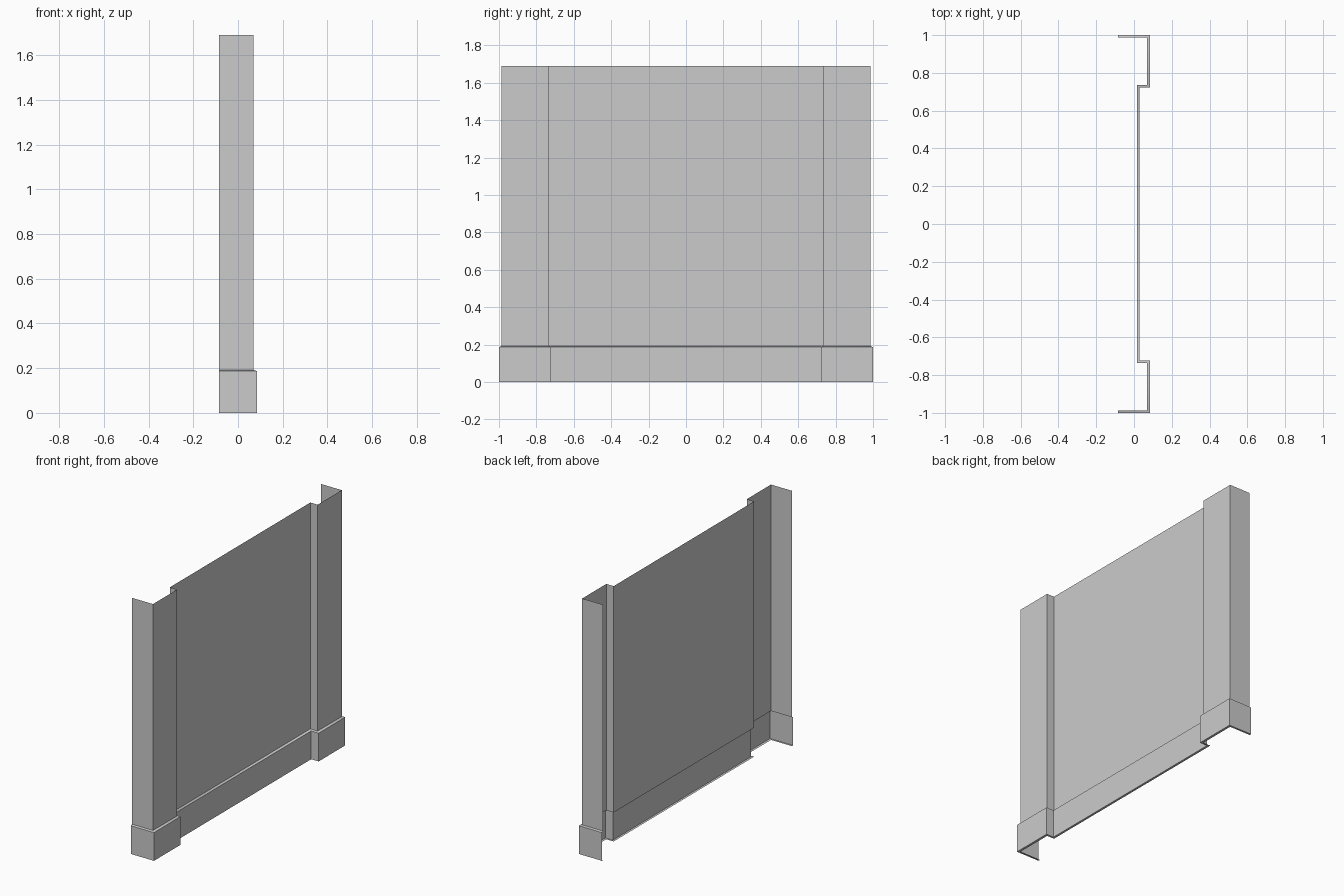
import bpy

if "Cube" in bpy.data.objects:
    bpy.data.objects.remove(bpy.data.objects["Cube"])

BACK = -0.085


def plan(front, side, panel, inner):
    """Plan outline of the wall, half of it given, mirrored across y = 0."""
    half = [(BACK, side), (front, side), (front, inner), (panel, inner)]
    return [(x, -y) for x, y in half] + half[::-1]


def sheet(name, rings):
    """Open sheet through a stack of (outline, z) rings, listed bottom up."""
    n = len(rings[0][0])
    verts = [(x, y, z) for outline, z in rings for x, y in outline]
    faces = [(r * n + i, r * n + i + 1, (r + 1) * n + i + 1, (r + 1) * n + i)
             for r in range(len(rings) - 1) for i in range(n - 1)]
    mesh = bpy.data.meshes.new(name)
    mesh.from_pydata(verts, [], faces)
    obj = bpy.data.objects.new(name, mesh)
    bpy.context.collection.objects.link(obj)
    bpy.ops.object.select_all(action='DESELECT')
    obj.select_set(True)
    bpy.context.view_layer.objects.active = obj
    bpy.ops.object.shade_smooth_by_angle()
    return obj


wall_plan = plan(0.069, 0.987, 0.015, 0.735)
base_plan = plan(0.085, 1.0, 0.03, 0.722)

# Wall panel with a pilaster at each end, open at the back
sheet("wall_panel", [(wall_plan, 0.192), (wall_plan, 1.69)])

# Skirting: bottom lip, face, and top ledge meeting the wall
sheet("skirting", [(wall_plan, 0), (base_plan, 0), (base_plan, 0.187), (wall_plan, 0.192)])
